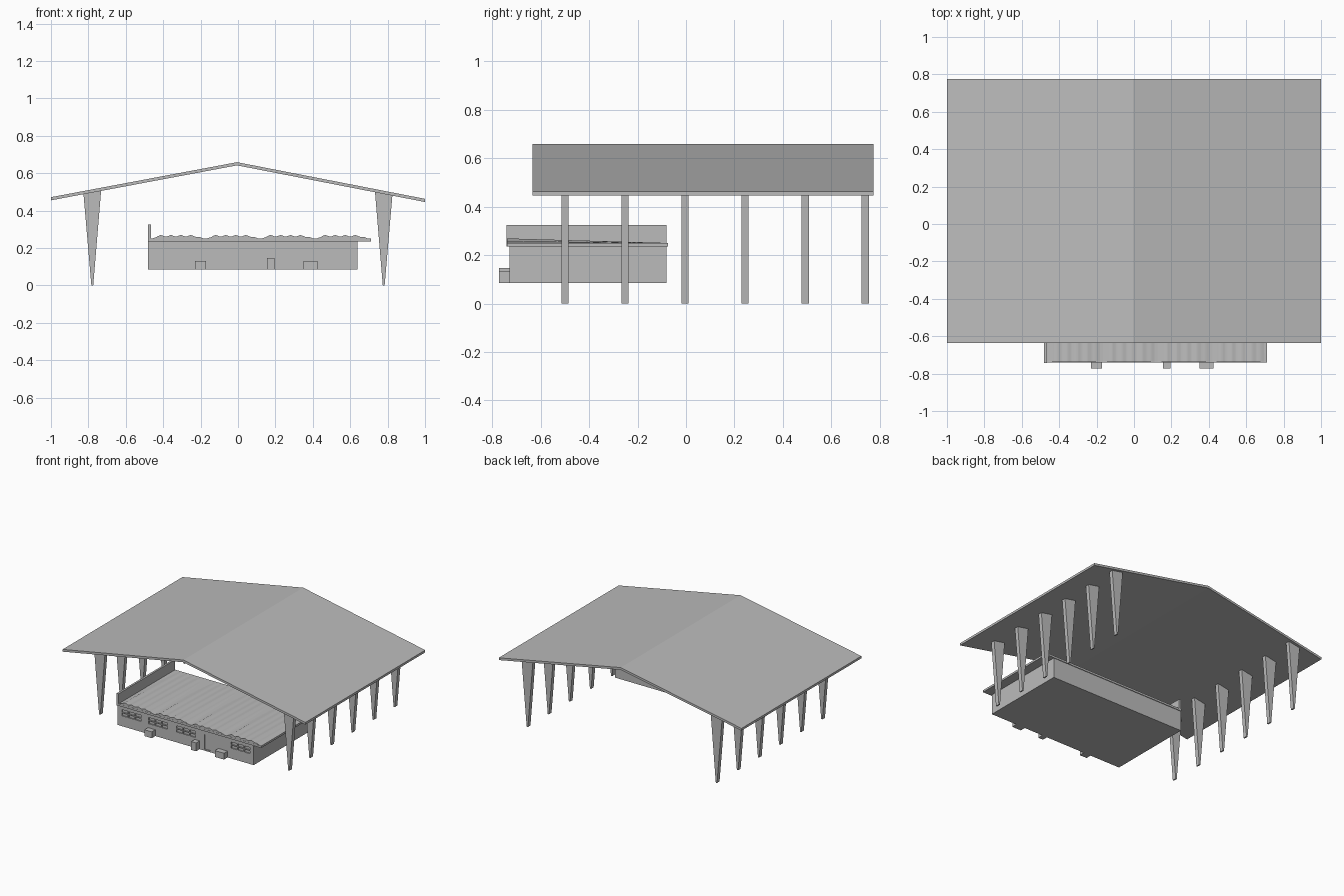
import bpy, bmesh, math

if "Cube" in bpy.data.objects:
    bpy.data.objects.remove(bpy.data.objects["Cube"])

grey = bpy.data.materials.new("plain_grey")
grey.diffuse_color = (0.5, 0.5, 0.5, 1)
grey.use_nodes = True
grey.node_tree.nodes["Principled BSDF"].inputs["Base Color"].default_value = grey.diffuse_color


def finish(name, bm):
    bmesh.ops.recalc_face_normals(bm, faces=bm.faces)
    me = bpy.data.meshes.new(name)
    bm.to_mesh(me)
    bm.free()
    me.materials.append(grey)
    ob = bpy.data.objects.new(name, me)
    bpy.context.collection.objects.link(ob)
    return ob


def add_prism(bm, front, y0, y1, back=None):
    """Closed solid between an xz outline at y0 and one at y1."""
    back = back or front
    a = [bm.verts.new((x, y0, z)) for x, z in front]
    b = [bm.verts.new((x, y1, z)) for x, z in back]
    n = len(a)
    bm.faces.new(a)
    bm.faces.new(b[::-1])
    for i in range(n):
        j = (i + 1) % n
        bm.faces.new((a[i], b[i], b[j], a[j]))


def prism(name, front, y0, y1, back=None):
    bm = bmesh.new()
    add_prism(bm, front, y0, y1, back)
    return finish(name, bm)


def rect(x0, x1, z0, z1):
    return [(x0, z0), (x1, z0), (x1, z1), (x0, z1)]


# Large gabled canopy
prism("canopy_roof", [(-1, 0.455), (-0.005, 0.642), (1, 0.446),
                      (1, 0.463), (-0.005, 0.659), (-1, 0.472)], -0.635, 0.775)

# Two rows of tapered columns, tops following the canopy slope
for side, label in ((-1, "left"), (1, "right")):
    for i in range(6):
        y = -0.5 + i * 0.248
        outline = [(side * x, z) for x, z in
                   ((0.774, 0), (0.784, 0), (0.826, 0.488), (0.732, 0.506))]
        prism(f"{label}_column_{i + 1}", outline, y - 0.015, y + 0.015)

# Low building
walls = prism("building_walls", rect(-0.48, 0.64, 0.085, 0.238), -0.73, -0.08)
prism("roof_slab", rect(-0.48, 0.71, 0.235, 0.25), -0.74, -0.075)
prism("left_parapet", rect(-0.48, -0.465, 0.235, 0.325), -0.742, -0.08)

# Recessed window panes and door
bm = bmesh.new()
for wx in (-0.445, -0.225, 0.005, 0.455):
    for c in range(3):
        for r in range(2):
            x, z = wx + c * 0.055, 0.162 + r * 0.026
            add_prism(bm, rect(x, x + 0.047, z, z + 0.02), -0.75, -0.722)
add_prism(bm, rect(0.235, 0.285, 0.095, 0.205), -0.75, -0.724)
cutter = finish("opening_cutter", bm)
cutter.hide_render = True
cutter.hide_set(True)
mod = walls.modifiers.new("openings", "BOOLEAN")
mod.operation = "DIFFERENCE"
mod.solver = "EXACT"
mod.object = cutter

# Corrugated roof sheets, flattening towards the back
start, width, steps = -0.465, 0.293, 48
for s in range(4):
    x0 = start + s * width
    top_front, top_back = [], []
    for k in range(steps + 1):
        t = k / steps
        rise = min(1, t / 0.12, (1 - t) / 0.2)
        wave = 0.004 * math.cos(2 * math.pi * 5.5 * t)
        h = 0.018 * rise + wave * rise
        top_front.append((x0 + t * width, 0.247 + h))
        top_back.append((x0 + t * width, 0.247 + h * 0.15))
    base = [(x0 + width, 0.24), (x0, 0.24)]
    prism(f"roof_sheet_{s + 1}", top_front + base, -0.739, -0.078,
          top_back + base)

# Boxes standing along the front wall
for i, (x0, x1, h) in enumerate(((-0.23, -0.17, 0.132), (0.155, 0.195, 0.147),
                                 (0.35, 0.425, 0.132))):
    prism(f"front_box_{i + 1}", rect(x0, x1, 0.085, h), -0.772, -0.729)
